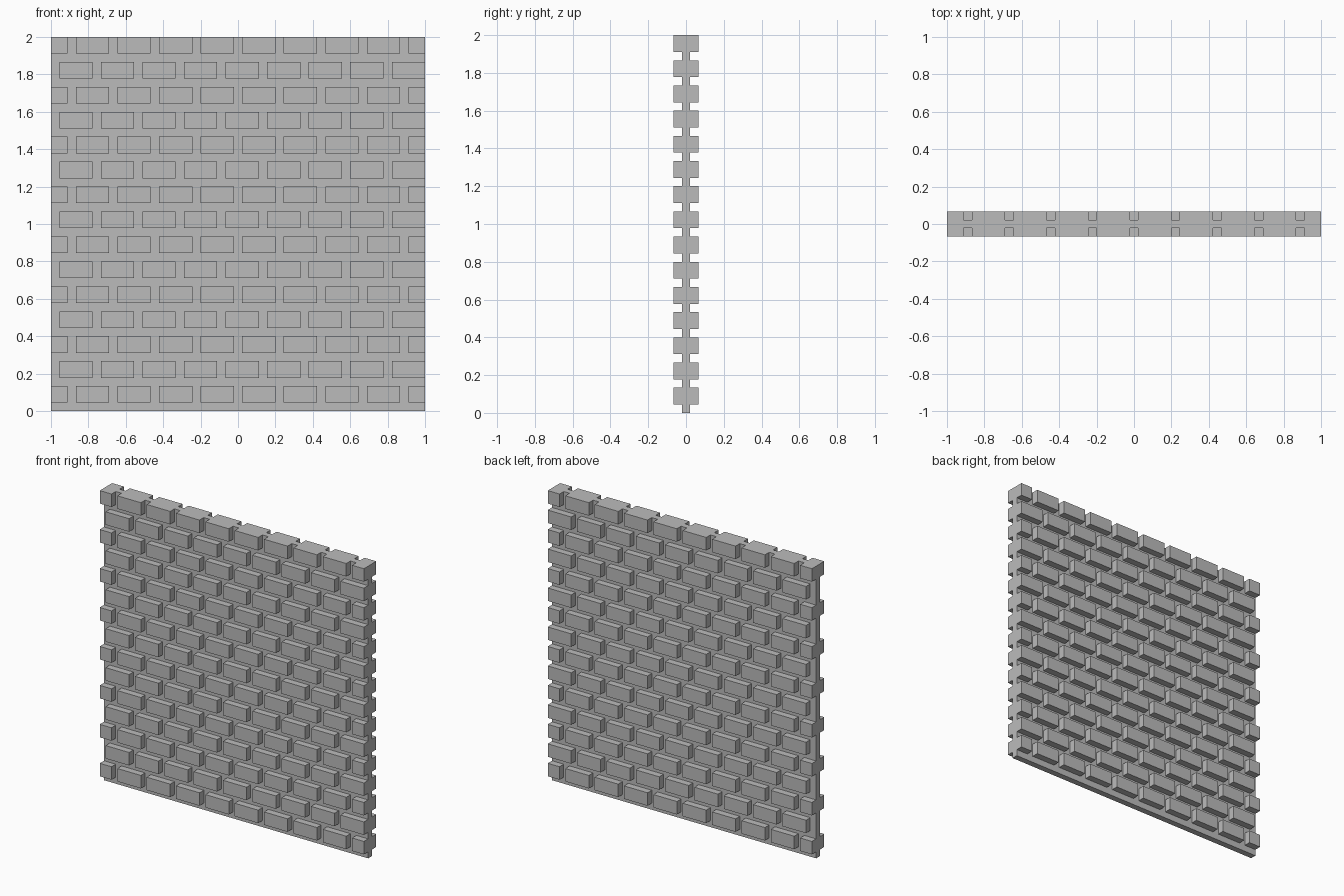
import bpy
import bmesh
from mathutils import Matrix

if "Cube" in bpy.data.objects:
    bpy.data.objects.remove(bpy.data.objects["Cube"], do_unlink=True)

ROWS, COLUMNS = 15, 9
ROW_PITCH = 2 / ROWS
BRICK_PITCH = 2 / COLUMNS
JOINT = BRICK_PITCH / 5
BRICK_DEPTH = 0.134
CORE_DEPTH = 0.042

# One plain grey for the whole wall
grey = bpy.data.materials.new("stone_grey")
grey.use_nodes = True
colour = (0.5, 0.5, 0.5, 1)
grey.diffuse_color = colour
grey.node_tree.nodes["Principled BSDF"].inputs["Base Color"].default_value = colour


def add_box(bm, x0, x1, z0, z1, depth):
    place = Matrix.Translation(((x0 + x1) / 2, 0, (z0 + z1) / 2))
    size = Matrix.Diagonal((x1 - x0, depth, z1 - z0, 1))
    bmesh.ops.create_cube(bm, size=1, matrix=place @ size)


def make_object(name, bm):
    mesh = bpy.data.meshes.new(name)
    bm.to_mesh(mesh)
    bm.free()
    mesh.materials.append(grey)
    obj = bpy.data.objects.new(name, mesh)
    bpy.context.collection.objects.link(obj)
    return obj


# Thin mortar core
bm = bmesh.new()
add_box(bm, -1, 1, 0, 2, CORE_DEPTH)
wall = make_object("brick_wall", bm)

# Bricks through the core: even rows end in half bricks, odd rows end flush on +x
bm = bmesh.new()
for row in range(ROWS):
    top = (row + 1) * ROW_PITCH
    if row % 2 == 0:
        starts = [-1 + i * BRICK_PITCH - (BRICK_PITCH - JOINT) / 2 for i in range(COLUMNS + 1)]
    else:
        starts = [-1 + i * BRICK_PITCH + JOINT for i in range(COLUMNS)]
    for x in starts:
        end = x + BRICK_PITCH - JOINT
        add_box(bm, max(x, -1), min(end, 1), top - ROW_PITCH + JOINT, top, BRICK_DEPTH)
bricks = make_object("brick_cutter", bm)
bricks.hide_render = True
bricks.hide_set(True)

# Merge bricks and core into one clean solid
union = wall.modifiers.new("join_bricks", "BOOLEAN")
union.operation = "UNION"
union.solver = "EXACT"
union.object = bricks
bpy.context.view_layer.objects.active = wall
bpy.ops.object.modifier_apply(modifier=union.name)
bpy.data.objects.remove(bricks, do_unlink=True)
